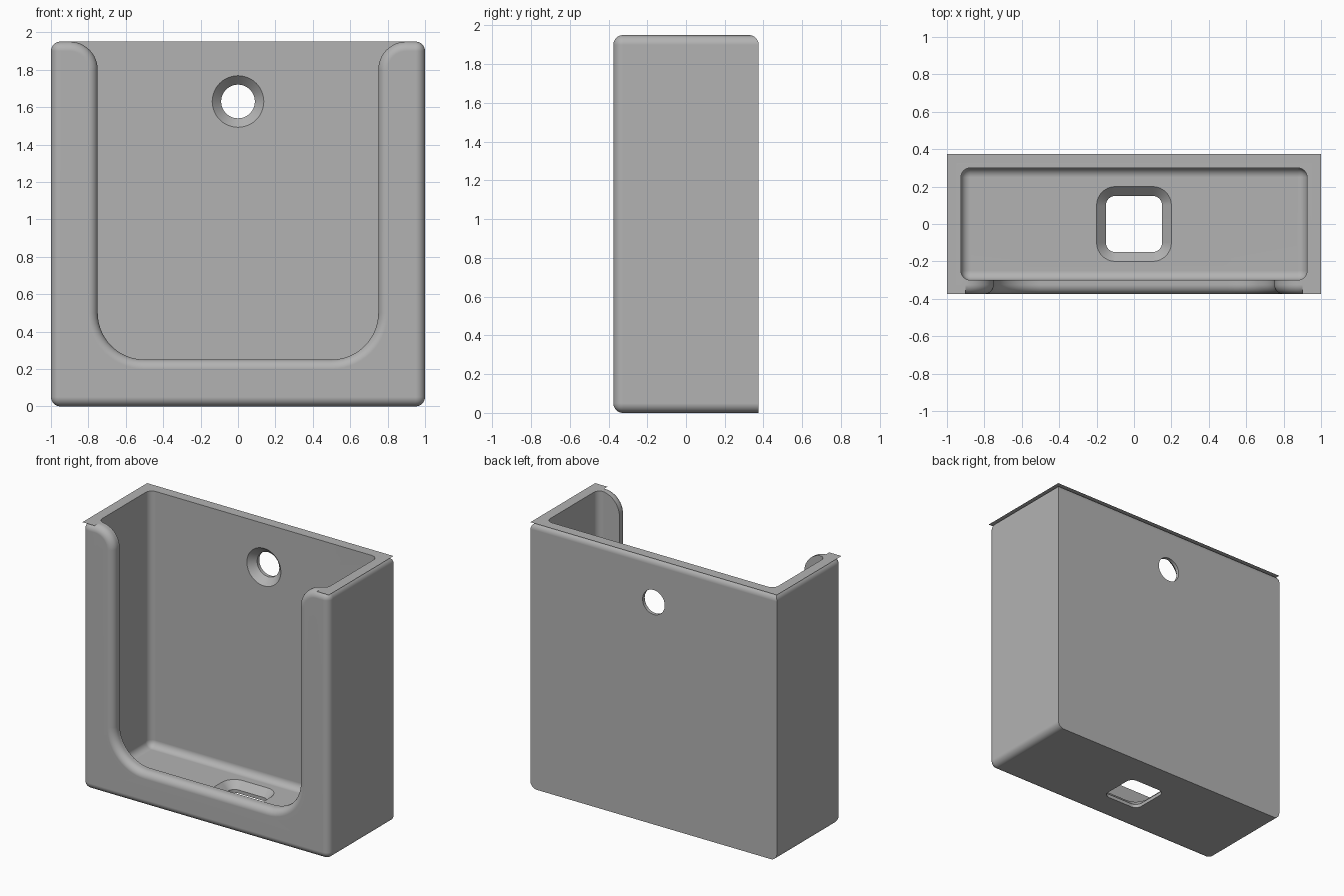
import bpy, bmesh, math
from mathutils import Vector

if "Cube" in bpy.data.objects:
    bpy.data.objects.remove(bpy.data.objects["Cube"])

W, D, H = 1.0, 0.375, 1.95      # half width, half depth, height
T, R, SEG = 0.075, 0.05, 8      # wall thickness, fillet radius, fillet segments

grey = bpy.data.materials.new("grey plastic")
grey.diffuse_color = (0.45, 0.45, 0.45, 1)
grey.use_nodes = True
grey.node_tree.nodes["Principled BSDF"].inputs["Base Color"].default_value = grey.diffuse_color


def to_object(bm, name):
    bmesh.ops.recalc_face_normals(bm, faces=bm.faces)
    mesh = bpy.data.meshes.new(name)
    bm.to_mesh(mesh)
    bm.free()
    mesh.materials.append(grey)
    ob = bpy.data.objects.new(name, mesh)
    bpy.context.collection.objects.link(ob)
    return ob


def rounded_box(name, lo, hi, rule):
    """Box whose edges are filleted where rule(midpoint) is true."""
    bm = bmesh.new()
    bmesh.ops.create_cube(bm, size=1)
    for v in bm.verts:
        v.co = Vector([lo[i] if v.co[i] < 0 else hi[i] for i in range(3)])
    edges = [e for e in bm.edges if rule((e.verts[0].co + e.verts[1].co) / 2)]
    bmesh.ops.bevel(bm, geom=edges, offset=R, segments=SEG, profile=0.5, affect='EDGES')
    return to_object(bm, name)


def loft(name, rings):
    """Closed solid through rings with equal point counts."""
    bm = bmesh.new()
    loops = [[bm.verts.new(p) for p in ring] for ring in rings]
    n = len(loops[0])
    for a, b in zip(loops, loops[1:]):
        for i in range(n):
            j = (i + 1) % n
            bm.faces.new((a[i], a[j], b[j], b[i]))
    bm.faces.new(loops[0])
    bm.faces.new(loops[-1])
    return to_object(bm, name)


def arc(cx, cy, r, a0, a1, n):
    return [(cx + r * math.cos(math.radians(a0 + (a1 - a0) * i / n)),
             cy + r * math.sin(math.radians(a0 + (a1 - a0) * i / n))) for i in range(n + 1)]


def notch_ring(y, o):
    """U-shaped opening outline, grown outward by o."""
    half = [(0.9, 2.2)] + arc(0.9, 1.8, 0.15 - o, 90, 180, 12) + arc(0.5, 0.5, 0.25 + o, 0, -90, 14)
    half += [(-x, z) for x, z in reversed(half)]
    return [(x, y, z) for x, z in half]


def square_ring(z, h, r):
    c = h - r
    pts = []
    for k, (sx, sy) in enumerate(((1, 1), (-1, 1), (-1, -1), (1, -1))):
        pts += arc(sx * c, sy * c, r, 90 * k, 90 * k + 90, 8)
    return [(x, y, z) for x, y in pts]


def circle_ring(y, r):
    return [(x, y, z) for x, z in arc(0, 1.63, r, 0, 360, 48)[:-1]]


# Outer shell: back verticals and the back bottom edge stay sharp
def shell_edges(m):
    back, side = m.y > D - 0.01, abs(m.x) > W - 0.01
    return not (back and (side or m.z < 0.01))


holder = rounded_box("holder_body", (-W, -D, 0), (W, D, H), shell_edges)

# Pocket, front opening with rolled lip, floor slot and countersunk screw hole
pocket = rounded_box("pocket_cutter", (-W + T, -D + T, T), (W - T, D - T, 2.2), lambda m: m.z < 2.1)
lip = [notch_ring(-D + R - R * math.sin(a), R - R * math.cos(a))
       for a in (math.pi / 2 * i / SEG for i in range(SEG + 1))]
notch = loft("opening_cutter", [notch_ring(-0.293, 0)] + lip + [notch_ring(-0.5, R)])
slot = loft("floor_slot_cutter", [square_ring(-0.1, 0.15, 0.05), square_ring(0.025, 0.15, 0.05),
                                  square_ring(T, 0.2, 0.1), square_ring(0.15, 0.2, 0.1)])
screw = loft("screw_hole_cutter", [circle_ring(0.5, 0.09), circle_ring(0.35, 0.09),
                                   circle_ring(D - T, 0.138), circle_ring(0.2, 0.138)])

bpy.context.view_layer.objects.active = holder
for cutter in (pocket, notch, slot, screw):
    mod = holder.modifiers.new("cut", 'BOOLEAN')
    mod.operation, mod.solver, mod.object = 'DIFFERENCE', 'EXACT', cutter
    bpy.ops.object.modifier_apply(modifier=mod.name)
    bpy.data.objects.remove(cutter)

# Smooth fillets, flat walls
bpy.ops.object.select_all(action='DESELECT')
holder.select_set(True)
bpy.ops.object.shade_smooth_by_angle(angle=math.radians(30))
wn = holder.modifiers.new("flat walls", 'WEIGHTED_NORMAL')
wn.keep_sharp = True

# Thin square-cornered rim overhanging the rounded top edges
bm = bmesh.new()
for x0, x1, y0, y1 in ((-W, W, D - R, D), (-W, -W + R, -D + R, D - R), (W - R, W, -D + R, D - R),
                       (-W, -0.9, -D, -D + R), (0.9, W, -D, -D + R)):
    bm.faces.new([bm.verts.new((x, y, H)) for x, y in ((x0, y0), (x1, y0), (x1, y1), (x0, y1))])
for f in bm.faces:
    f.normal_update()
bmesh.ops.remove_doubles(bm, verts=bm.verts, dist=1e-5)
to_object(bm, "top_rim")
